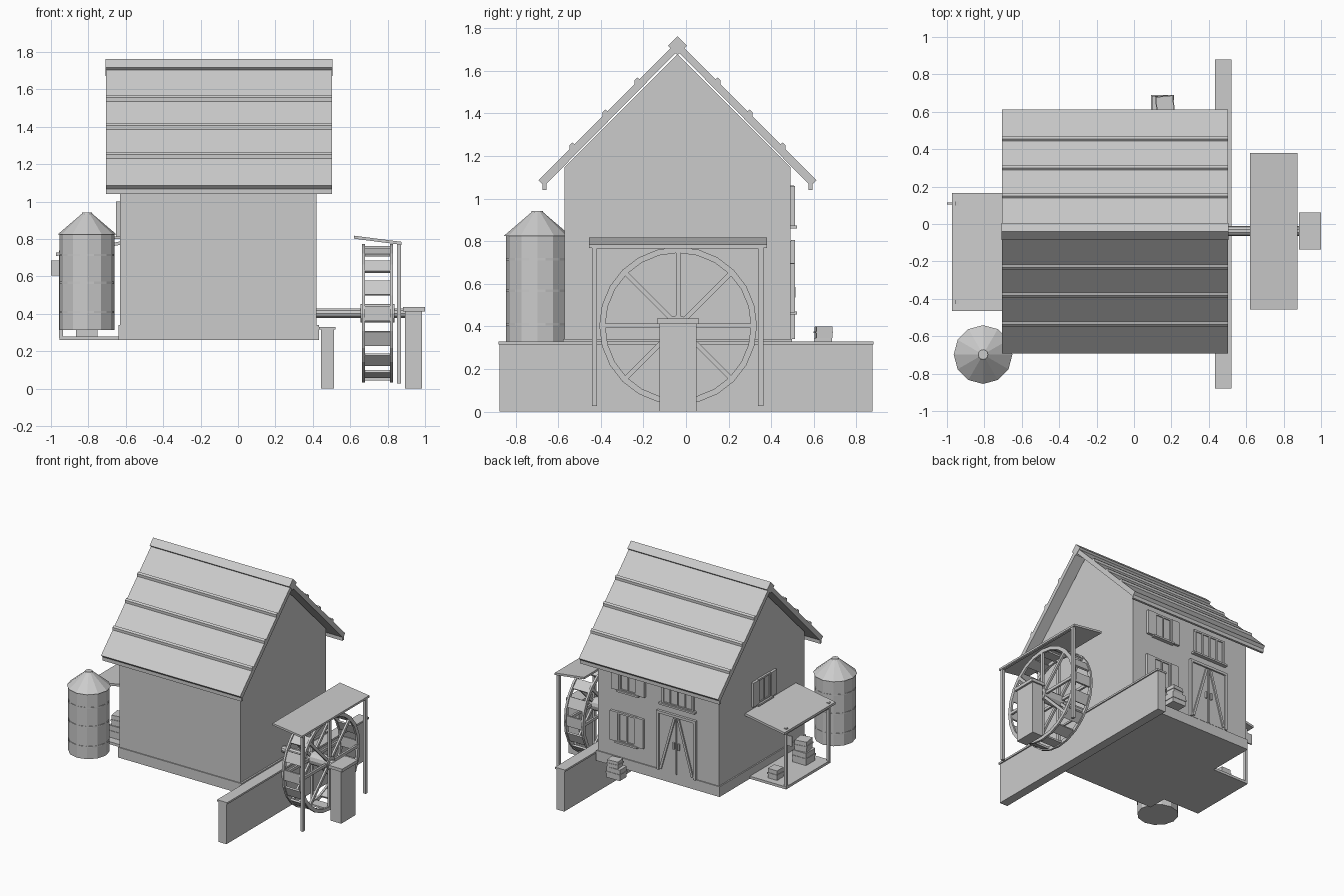
import bpy, bmesh
from math import pi, sin, cos, radians
from mathutils import Matrix, Vector

if "Cube" in bpy.data.objects:
    bpy.data.objects.remove(bpy.data.objects["Cube"])


def finish(name, bm):
    bmesh.ops.recalc_face_normals(bm, faces=bm.faces[:])
    me = bpy.data.meshes.new(name)
    bm.to_mesh(me)
    bm.free()
    ob = bpy.data.objects.new(name, me)
    bpy.context.collection.objects.link(ob)
    return ob


def add_box(bm, size, mat):
    bmesh.ops.create_cube(bm, size=1, matrix=mat @ Matrix.Diagonal((*size, 1)))


def box(name, x, y, z, rot=0, axis='Z'):
    """Box from (min, max) ranges, optionally turned about its centre."""
    bm = bmesh.new()
    c = [(r[0] + r[1]) / 2 for r in (x, y, z)]
    add_box(bm, [r[1] - r[0] for r in (x, y, z)],
            Matrix.Translation(c) @ Matrix.Rotation(rot, 4, axis))
    return finish(name, bm)


def prism(name, pts, x0, x1):
    """Extrude a closed (y, z) profile along x."""
    bm = bmesh.new()
    f = bm.faces.new([bm.verts.new((x0, y, z)) for y, z in pts])
    r = bmesh.ops.extrude_face_region(bm, geom=[f])
    bmesh.ops.translate(bm, vec=(x1 - x0, 0, 0),
                        verts=[g for g in r['geom'] if isinstance(g, bmesh.types.BMVert)])
    return finish(name, bm)


def slab_xz(name, p0, p1, t, y):
    """Sloping board from p0 to p1 (x, z of its top edge), thickness t."""
    bm = bmesh.new()
    pts = [p0, p1, (p1[0], p1[1] - t), (p0[0], p0[1] - t)]
    f = bm.faces.new([bm.verts.new((px, y[0], pz)) for px, pz in pts])
    r = bmesh.ops.extrude_face_region(bm, geom=[f])
    bmesh.ops.translate(bm, vec=(0, y[1] - y[0], 0),
                        verts=[g for g in r['geom'] if isinstance(g, bmesh.types.BMVert)])
    return finish(name, bm)


def cone(name, r1, r2, depth, loc, n=12, along_x=False):
    bm = bmesh.new()
    m = Matrix.Translation(loc) @ Matrix.Rotation(pi / 2 if along_x else 0, 4, 'Y')
    bmesh.ops.create_cone(bm, cap_ends=True, segments=n, radius1=r1, radius2=r2,
                          depth=depth, matrix=m)
    return finish(name, bm)


# House body: plinth, lower storey, gabled upper storey
YC = -0.04
box("plinth", (-.64, .433), (-.578, .498), (.26, .34))
box("lower_storey", (-.63, .42), (-.57, .49), (.34, .64))
prism("upper_storey", [(-.57, .64), (.49, .64), (.49, 1.147), (YC, 1.677), (-.57, 1.147)], -.63, .42)

# Roof: slabs, battens and fascia on both slopes, ridge cap on top
RX = (-.706, .503)
for s, side in ((-1, "front"), (1, "back")):
    prism("roof_" + side, [(YC, 1.738), (YC + s * .652, 1.086), (YC + s * .625, 1.059),
                           (YC, 1.692)], *RX)
    for d in (.19, .34, .495):
        z = 1.738 - d
        prism("roof_batten_" + side, [(YC + s * (d + a), z + b) for a, b in
              ((-.012, .012), (.0, .02), (.012, .008), (.012, -.012))], *RX)
    y = YC + s * .625
    box("fascia_" + side, RX, (y - .009, y + .009), (1.04, 1.09))
prism("ridge_cap", [(YC, 1.762), (YC + .045, 1.717), (YC, 1.672), (YC - .045, 1.717)], -.709, .506)


# Wall fittings are boxes in (along wall, outwards, z) mapped onto a wall
def wall_parts(name, to_world, parts):
    bm = bmesh.new()
    for u, out, z, su, so, sz, tilt in parts:
        add_box(bm, (su, so, sz), to_world @ Matrix.Translation((u, out, z))
                @ Matrix.Rotation(tilt, 4, 'Y'))
    return finish(name, bm)


def window(name, to_world, u, z, h=.18, shutters=True):
    w = .14 if shutters else .26
    p = [(u, .004, z, w, .008, h, 0), (u, .009, z, .01, .014, h, 0)]
    p += [(u, .008, z + s * h / 2, w + .02, .016, .014, 0) for s in (-1, 1)]
    p += [(u + s * w / 2, .008, z, .014, .016, h, 0) for s in (-1, 1)]
    if shutters:
        p += [(u + s * .112, .011, z, .066, .02, h + .01, 0) for s in (-1, 1)]
    else:
        p += [(u + s * w / 4, .009, z, .01, .014, h, 0) for s in (-1, 1)]
    p.append((u, .015, z - h / 2 - .008, w + .05, .03, .014, 0))
    wall_parts(name, to_world, p)


BACK = Matrix.Translation((0, .49, 0))
LEFT = Matrix.Translation((-.63, 0, 0)) @ Matrix.Rotation(pi / 2, 4, 'Z')
window("back_window_upper", BACK, .15, .965)
window("back_window_lower", BACK, .16, .58, .22)
window("back_window_barred", BACK, -.28, .965, .18, False)
window("left_window", LEFT, -.055, .905)

# Double door with a diagonal brace on each leaf
door = [(-.27, .005, .57, .31, .01, .46, 0), (-.27, .012, .795, .34, .02, .02, 0),
        (-.27, .011, .56, .008, .014, .44, 0)]
for s in (-1, 1):
    door += [(-.27 + s * .16, .011, .57, .02, .02, .46, 0),
             (-.27 + s * .078, .012, .565, .018, .016, .44, -s * .28),
             (-.27 + s * .022, .014, .56, .012, .02, .05, 0)]
wall_parts("double_door", BACK, door)

# Silo with conical lid and hoops
SX, SY = -.807, -.698
cone("silo_body", .148, .148, .515, (SX, SY, .5725))
cone("silo_lid", .157, .028, .11, (SX, SY, .88))
cone("silo_cap", .03, .026, .012, (SX, SY, .936))
for z in (.41, .567, .715):
    cone("silo_hoop", .148, .148, .012, (SX, SY, z), 24)

# Side porch with floor, posts, lean-to roof, sign and crates
box("porch_floor", (-.955, -.63), (-.43, .122), (.26, .28))
slab_xz("porch_roof", (-.972, .727), (-.63, .787), .018, (-.466, .166))
for y in (-.418, .109):
    box("porch_post", (-.957, -.935), (y - .011, y + .011), (.27, .738))
box("porch_beam", (-.955, -.937), (-.42, .11), (.69, .71))
box("porch_sign", (-1, -.955), (.105, .115), (.605, .685))


def crate(name, x, y, z, size, h, rot=0.0):
    box(name, (x - size[0] / 2, x + size[0] / 2), (y - size[1] / 2, y + size[1] / 2), (z, z + h), rot)
    box(name + "_band", (x - size[0] / 2 - .004, x + size[0] / 2 + .004),
        (y - size[1] / 2 - .004, y + size[1] / 2 + .004), (z + h * .42, z + h * .58), rot)


crate("porch_crate_lower", -.808, -.31, .28, (.115, .115), .095)
crate("porch_crate_upper", -.805, -.31, .375, (.095, .095), .08, .15)
crate("porch_crate_small", -.8, .03, .28, (.08, .08), .075)
crate("yard_crate_lower", .153, .643, .26, (.115, .085), .085)
crate("yard_crate_upper", .165, .645, .345, (.09, .075), .055, .1)

# Channel wall and its coping
box("channel_wall", (.444, .513), (-.876, .876), (0, .316))
box("channel_coping", (.434, .522), (-.88, .88), (.316, .33))

# Axle, bearing pillar
WY, WZ = -.037, .403
cone("axle", .026, .026, .55, (.685, WY, WZ), 10, True)
box("pillar", (.893, .984), (-.125, .05), (0, .412))
box("pillar_cap", (.882, 1.0), (-.135, .062), (.412, .436))

# Water wheel: two rims with spokes, hub and sixteen boards
cone("wheel_hub", .05, .05, .18, (.746, WY, WZ), 12, True)
for x in (.671, .821):
    bm = bmesh.new()
    n = 24
    rings = [[bm.verts.new((x + dx, WY + r * cos(2 * pi * i / n), WZ + r * sin(2 * pi * i / n)))
              for i in range(n)] for dx, r in ((-.008, .37), (.008, .37), (.008, .342), (-.008, .342))]
    for k in range(4):
        a, b = rings[k], rings[(k + 1) % 4]
        for i in range(n):
            j = (i + 1) % n
            bm.faces.new((a[i], a[j], b[j], b[i]))
    finish("wheel_rim", bm)
    bm = bmesh.new()
    for i in range(4):
        add_box(bm, (.016, .70, .022), Matrix.Translation((x, WY, WZ)) @ Matrix.Rotation(i * pi / 4, 4, 'X'))
    finish("wheel_spokes", bm)
bm = bmesh.new()
for i in range(16):
    add_box(bm, (.146, .014, .08), Matrix.Translation((.746, WY, WZ))
            @ Matrix.Rotation(i * pi / 8, 4, 'X') @ Matrix.Translation((0, .352, 0)))
finish("wheel_boards", bm)

# Shelter over the wheel
slab_xz("wheel_shelter_roof", (.62, .818), (.875, .785), .016, (-.456, .38))
for y in (-.429, .351):
    box("shelter_post", (.85, .872), (y - .012, y + .012), (.027, .776))
box("shelter_beam", (.852, .87), (-.44, .362), (.765, .782))
